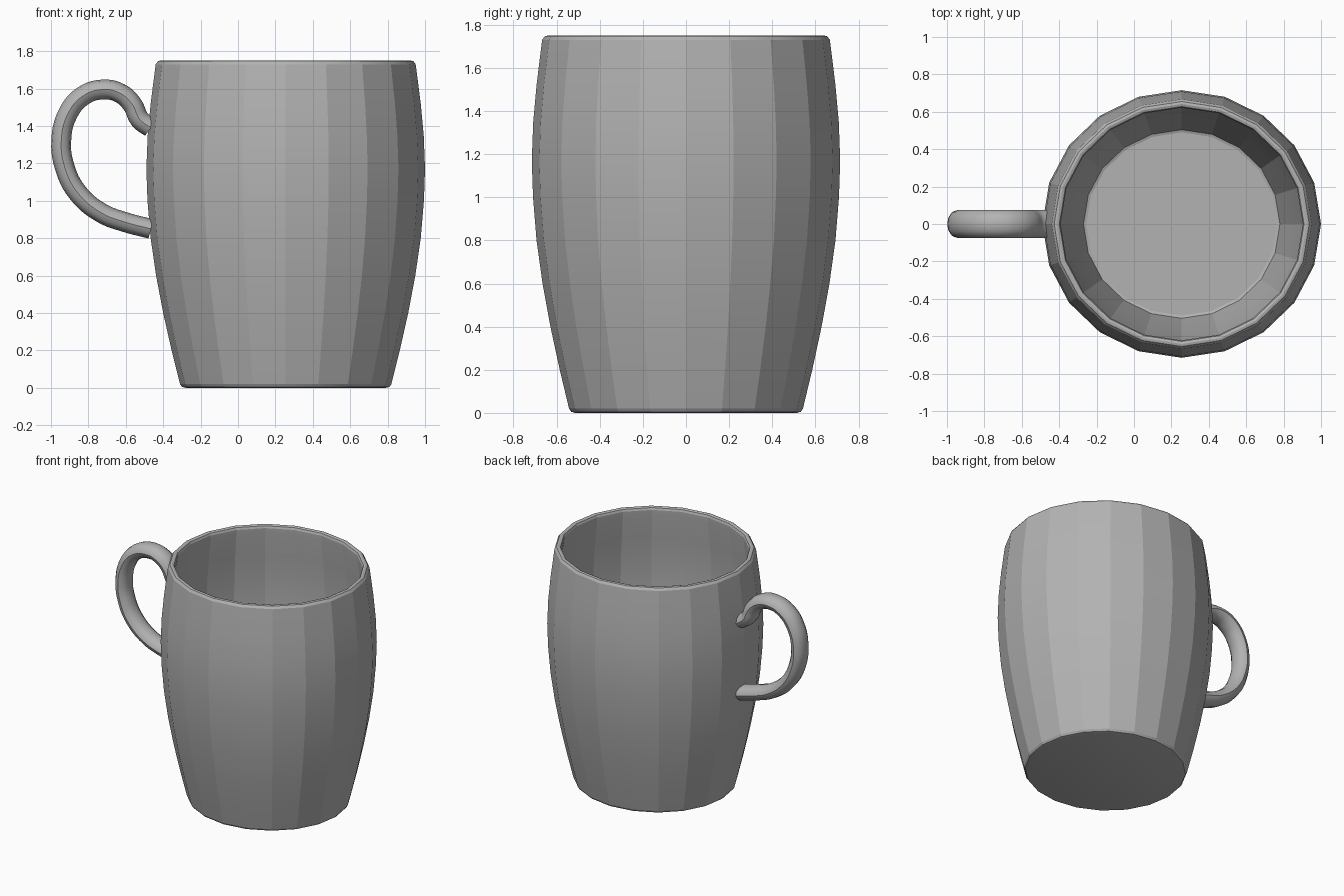
import bpy
import bmesh
from math import cos, sin, pi, radians

if "Cube" in bpy.data.objects:
    bpy.data.objects.remove(bpy.data.objects["Cube"], do_unlink=True)

SIDES = 20
CENTRE_X = 0.255
Y_RATIO = 0.96

# One plain glaze for the whole mug
glaze = bpy.data.materials.new("grey glaze")
glaze.use_nodes = True
GREY = (0.45, 0.45, 0.45, 1)
glaze.diffuse_color = GREY
glaze.node_tree.nodes["Principled BSDF"].inputs["Base Color"].default_value = GREY


def activate(obj):
    bpy.ops.object.select_all(action="DESELECT")
    obj.select_set(True)
    bpy.context.view_layer.objects.active = obj


def lathe(name, profile):
    """Turn an (r, z) profile into a closed, slightly oval body."""
    bm = bmesh.new()
    rings = []
    for r, z in profile:
        angles = [2 * pi * i / SIDES for i in range(SIDES)]
        rings.append([bm.verts.new((r * cos(a), r * Y_RATIO * sin(a), z)) for a in angles])
    for low, high in zip(rings, rings[1:]):
        for i in range(SIDES):
            j = (i + 1) % SIDES
            bm.faces.new((low[i], low[j], high[j], high[i]))
    bm.faces.new(rings[0][::-1])   # underside
    bm.faces.new(rings[-1])        # inner floor
    bmesh.ops.recalc_face_normals(bm, faces=bm.faces[:])
    mesh = bpy.data.meshes.new(name)
    bm.to_mesh(mesh)
    bm.free()
    obj = bpy.data.objects.new(name, mesh)
    bpy.context.collection.objects.link(obj)
    return obj


# Barrel-shaped cup: outer wall, rounded rim, inner wall
WALL = 0.05
outer = [(0.565, 0.02), (0.61, 0.2), (0.655, 0.4), (0.693, 0.6), (0.722, 0.8),
         (0.739, 1.0), (0.745, 1.17), (0.738, 1.35), (0.722, 1.52), (0.699, 1.7)]
rim = [(0.695, 1.73), (0.682, 1.747), (0.668, 1.75), (0.654, 1.745), (0.648, 1.73)]
inner = [(r - WALL, z) for r, z in outer[:0:-1]]
profile = [(0.535, 0), (0.555, 0.005)] + outer + rim + inner + [(0.525, 0.05), (0.51, 0.045)]
cup = lathe("cup_body", profile)
cup.location.x = CENTRE_X
cup.data.materials.append(glaze)
activate(cup)
bpy.ops.object.shade_smooth_by_angle(angle=radians(15))

# Ear-shaped handle, swept along a smooth path and widened sideways
path = [(-0.465, 1.39), (-0.525, 1.435), (-0.565, 1.515), (-0.63, 1.575), (-0.725, 1.595),
        (-0.83, 1.56), (-0.91, 1.465), (-0.945, 1.32), (-0.925, 1.175), (-0.855, 1.04),
        (-0.73, 0.935), (-0.6, 0.885), (-0.465, 0.85)]
curve = bpy.data.curves.new("handle", "CURVE")
curve.dimensions = "3D"
curve.bevel_depth = 0.053
curve.bevel_resolution = 4
curve.resolution_u = 5
curve.use_fill_caps = True
spline = curve.splines.new("BEZIER")
spline.bezier_points.add(len(path) - 1)
for point, (x, z) in zip(spline.bezier_points, path):
    point.co = (x, 0, z)
    point.handle_left_type = point.handle_right_type = "AUTO"
handle = bpy.data.objects.new("handle", curve)
bpy.context.collection.objects.link(handle)
handle.scale.y = 1.4
curve.materials.append(glaze)
activate(handle)
bpy.ops.object.convert(target="MESH")
bpy.ops.object.transform_apply(location=False, rotation=False, scale=True)
bpy.ops.object.shade_smooth_by_angle(angle=radians(40))
